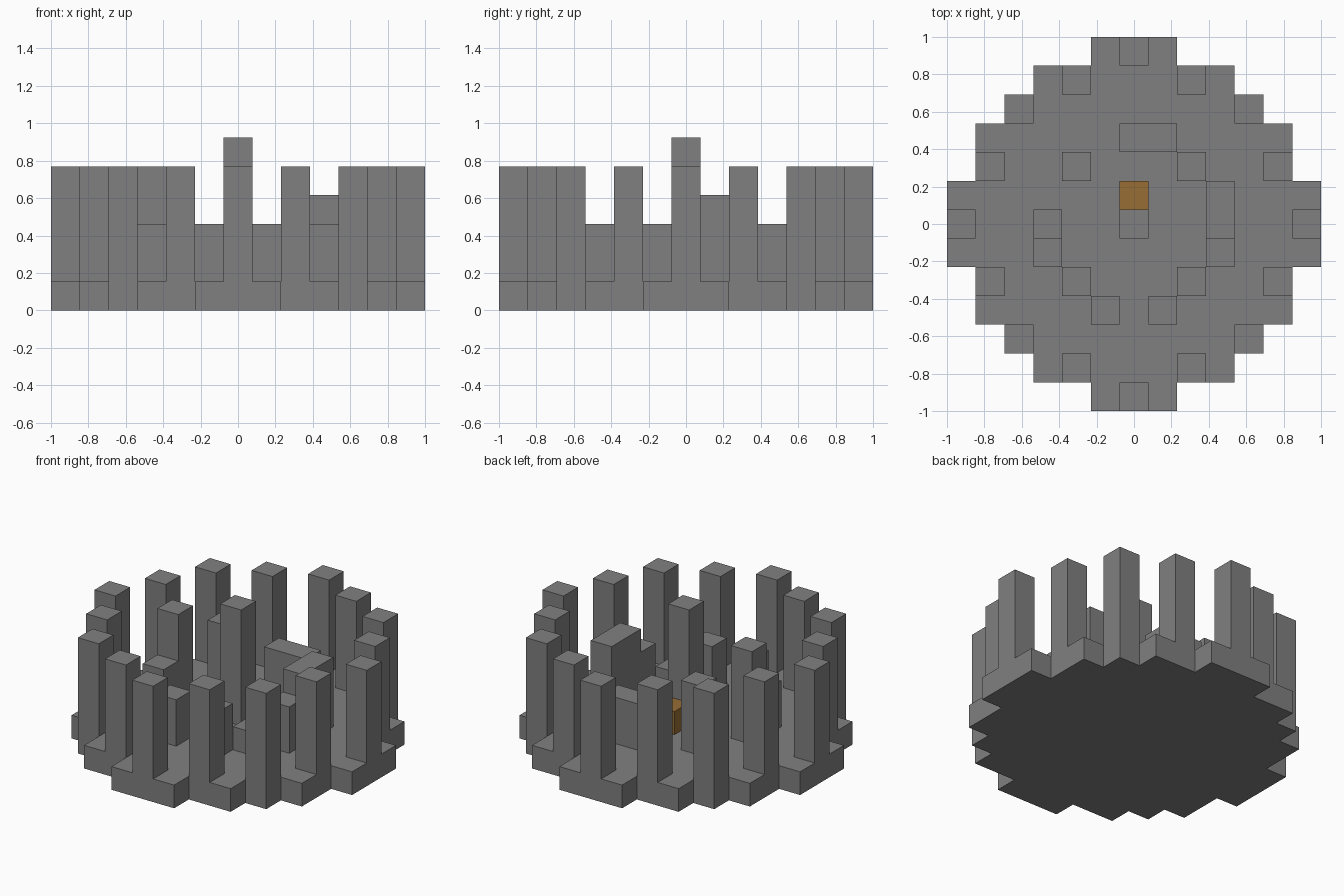
import bpy
import bmesh

cube = bpy.data.objects.get("Cube")
if cube:
    bpy.data.objects.remove(cube)

U = 2 / 13  # size of one grid cell


def material(name, rgb):
    mat = bpy.data.materials.new(name)
    mat.use_nodes = True
    mat.diffuse_color = (*rgb, 1)
    mat.node_tree.nodes["Principled BSDF"].inputs["Base Color"].default_value = (*rgb, 1)
    return mat


stone = material("grey_stone", (0.216, 0.216, 0.216))
amber = material("amber_block", (0.31, 0.155, 0.035))


def finish(name, bm, mat):
    bmesh.ops.recalc_face_normals(bm, faces=bm.faces)
    mesh = bpy.data.meshes.new(name)
    bm.to_mesh(mesh)
    bm.free()
    mesh.materials.append(mat)
    obj = bpy.data.objects.new(name, mesh)
    bpy.context.collection.objects.link(obj)


def block(name, i, j, height, mat=stone, wide=1, deep=1):
    """Upright block starting at cell (i, j), standing on the base slab."""
    bm = bmesh.new()
    bmesh.ops.create_cube(bm, size=U)
    for v in bm.verts:
        v.co.x = v.co.x * wide + (i + (wide - 1) / 2) * U
        v.co.y = v.co.y * deep + (j + (deep - 1) / 2) * U
        v.co.z = height * U if v.co.z > 0 else U
    finish(name, bm, mat)


# Stepped round base slab, outlined from the half width of each row of cells
half_widths = [1, 3, 4, 5, 5, 6, 6, 6, 5, 5, 4, 3, 1]
right_edge = []
for row, half in enumerate(half_widths):
    for y in (row - 6.5, row - 5.5):
        point = (half + 0.5, y)
        if point not in right_edge:
            right_edge.append(point)
# drop points lying in the middle of a straight side
right_edge = [p for k, p in enumerate(right_edge)
              if not (0 < k < len(right_edge) - 1
                      and right_edge[k - 1][0] == p[0] == right_edge[k + 1][0])]
outline = right_edge + [(-x, y) for x, y in reversed(right_edge)]
bm = bmesh.new()
bottom = bm.faces.new([bm.verts.new((x * U, y * U, 0)) for x, y in outline])
sides = bmesh.ops.extrude_face_region(bm, geom=[bottom], use_keep_orig=True)["geom"]
for v in sides:
    if isinstance(v, bmesh.types.BMVert):
        v.co.z = U
finish("base_slab", bm, stone)

# Outer ring of equal standing stones, repeated by quarter turns
for turn in range(4):
    for i, j in [(6, 0), (5, 2), (4, 4), (2, 5)]:
        for _ in range(turn):
            i, j = -j, i
        block("outer_stone", i, j, 5)

# Inner ring of broken stones
block("inner_stone_back_right", -2, 2, 4)
block("inner_stone_back_left", 2, 2, 2)
block("inner_stone_front_right", -2, -2, 2)
block("inner_stone_front_left", 2, -2, 2)
block("inner_stone_tall", -3, 0, 5)
block("inner_stone_stub", -3, -1, 3)
block("inner_wall_left", 3, 0, 4, deep=2)
block("inner_wall_left_step", 3, -1, 3)
block("inner_wall_back", 0, 3, 3, wide=2)
for side in (-1, 1):
    block("inner_front_stone", side, -3, 3)

# Central pillar with the small coloured block behind it
block("central_pillar", 0, 0, 6)
block("amber_block", 0, 1, 2, mat=amber)
